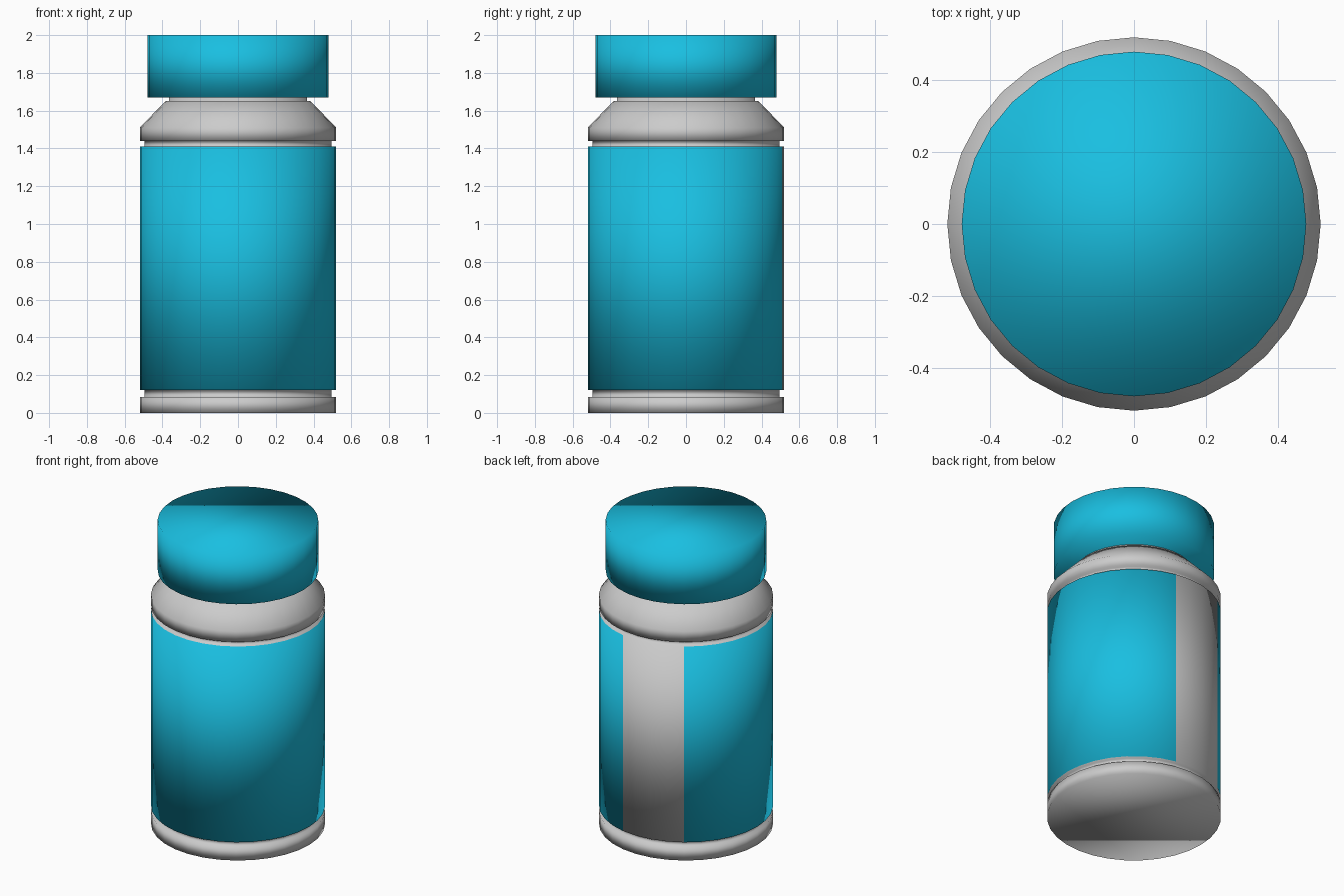
import bpy, bmesh
from math import cos, sin, tau

if "Cube" in bpy.data.objects:
    bpy.data.objects.remove(bpy.data.objects["Cube"])

SIDES = 32
BLUE = (0.01, 0.52, 0.75, 1.0)

blue = bpy.data.materials.new("blue")
blue.diffuse_color = BLUE
blue.use_nodes = True
blue.node_tree.nodes["Principled BSDF"].inputs["Base Color"].default_value = blue.diffuse_color
grey = bpy.data.materials.new("grey")
grey.diffuse_color = (0.6, 0.6, 0.6, 1.0)
grey.use_nodes = True
grey.node_tree.nodes["Principled BSDF"].inputs["Base Color"].default_value = grey.diffuse_color


def lathe(name, profile, materials, pick=lambda row, side: 0):
    """Spin (radius, z) points into a closed smooth solid."""
    bm = bmesh.new()
    rings = [[bm.verts.new((r * cos(tau * i / SIDES), r * sin(tau * i / SIDES), z))
              for i in range(SIDES)] for r, z in profile]
    for row, (low, high) in enumerate(zip(rings, rings[1:])):
        for i in range(SIDES):
            j = (i + 1) % SIDES
            face = bm.faces.new((low[i], low[j], high[j], high[i]))
            face.material_index = pick(row, i)
    bm.faces.new(rings[0][::-1])
    bm.faces.new(rings[-1])
    for face in bm.faces:
        face.smooth = True
    mesh = bpy.data.meshes.new(name)
    bm.to_mesh(mesh)
    bm.free()
    for mat in materials:
        mesh.materials.append(mat)
    obj = bpy.data.objects.new(name, mesh)
    bpy.context.collection.objects.link(obj)
    return obj


# Bottle: base band, groove, label wall, groove, shoulder and neck
bottle_profile = [
    (0.52, 0.0), (0.52, 0.085), (0.495, 0.085), (0.495, 0.12),
    (0.52, 0.12), (0.52, 1.41), (0.495, 1.41), (0.495, 1.44),
    (0.52, 1.44), (0.52, 1.51), (0.385, 1.65), (0.365, 1.65), (0.365, 1.72),
]
LABEL_ROW = 4
LABEL_GAP = range(7, 11)  # uncovered strip at the back
lathe("bottle", bottle_profile, [grey, blue],
      lambda row, side: int(row == LABEL_ROW and side not in LABEL_GAP))

# Cap: plain smooth-shaded cylinder
lathe("cap", [(0.48, 1.67), (0.48, 2.0)], [blue])
